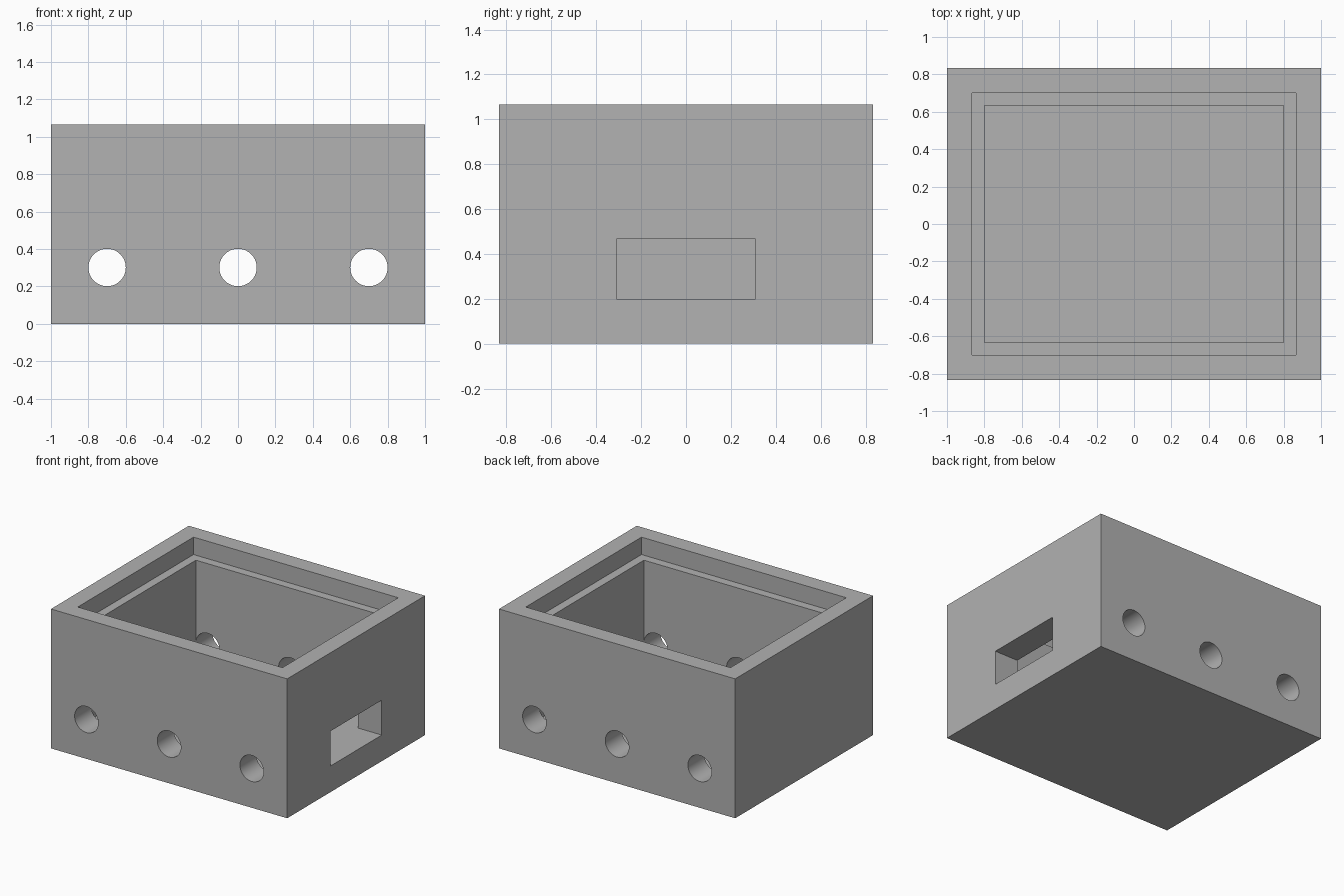
import bpy
import math

if "Cube" in bpy.data.objects:
    bpy.data.objects.remove(bpy.data.objects["Cube"], do_unlink=True)

# Modelling unit: the case is 30 units long
U = 1 / 15
LENGTH, DEPTH, HEIGHT = 30 * U, 25 * U, 16 * U
WALL, RIM, REBATE = 3 * U, 2 * U, 2 * U

grey = bpy.data.materials.new("plain_grey")
grey.use_nodes = True
grey.diffuse_color = (0.445, 0.445, 0.445, 1)
grey.node_tree.nodes["Principled BSDF"].inputs["Base Color"].default_value = grey.diffuse_color


def block(name, low, high):
    centre = [(a + b) / 2 for a, b in zip(low, high)]
    bpy.ops.mesh.primitive_cube_add(size=1, location=centre)
    obj = bpy.context.object
    obj.name = name
    obj.scale = [b - a for a, b in zip(low, high)]
    bpy.ops.object.transform_apply(location=True, rotation=False, scale=True)
    obj.data.materials.append(grey)
    return obj


def cut(target, cutter):
    mod = target.modifiers.new(cutter.name, 'BOOLEAN')
    mod.operation = 'DIFFERENCE'
    mod.solver = 'EXACT'
    mod.object = cutter
    bpy.ops.object.select_all(action='DESELECT')
    bpy.context.view_layer.objects.active = target
    target.select_set(True)
    bpy.ops.object.modifier_apply(modifier=mod.name)
    bpy.data.objects.remove(cutter, do_unlink=True)


def well(name, inset, bottom):
    x, y = LENGTH / 2 - inset, DEPTH / 2 - inset
    return block(name, (-x, -y, bottom), (x, y, HEIGHT + 1))


# Outer case
case = block("open_case", (-LENGTH / 2, -DEPTH / 2, 0), (LENGTH / 2, DEPTH / 2, HEIGHT))

# Main cavity and the shallow lid recess around its mouth
cut(case, well("cavity_cutter", WALL, WALL))
cut(case, well("lid_recess_cutter", RIM, HEIGHT - REBATE))

# Rectangular slot through one side wall, level with the inner floor
cut(case, block("slot_cutter", (LENGTH / 2 - WALL - 0.1, -0.31, WALL),
                (LENGTH / 2 + 0.1, 0.31, 7 * U)))

# Three round holes through the front and back walls
for x in (-0.7, 0, 0.7):
    bpy.ops.mesh.primitive_cylinder_add(vertices=64, radius=0.1, depth=DEPTH + 1,
                                        location=(x, 0, 0.301),
                                        rotation=(math.pi / 2, 0, 0))
    hole = bpy.context.object
    hole.name = "hole_cutter"
    hole.data.materials.append(grey)
    cut(case, hole)

# Round hole walls, crisp box edges
case.select_set(True)
bpy.context.view_layer.objects.active = case
bpy.ops.object.shade_smooth_by_angle(angle=math.radians(30))
